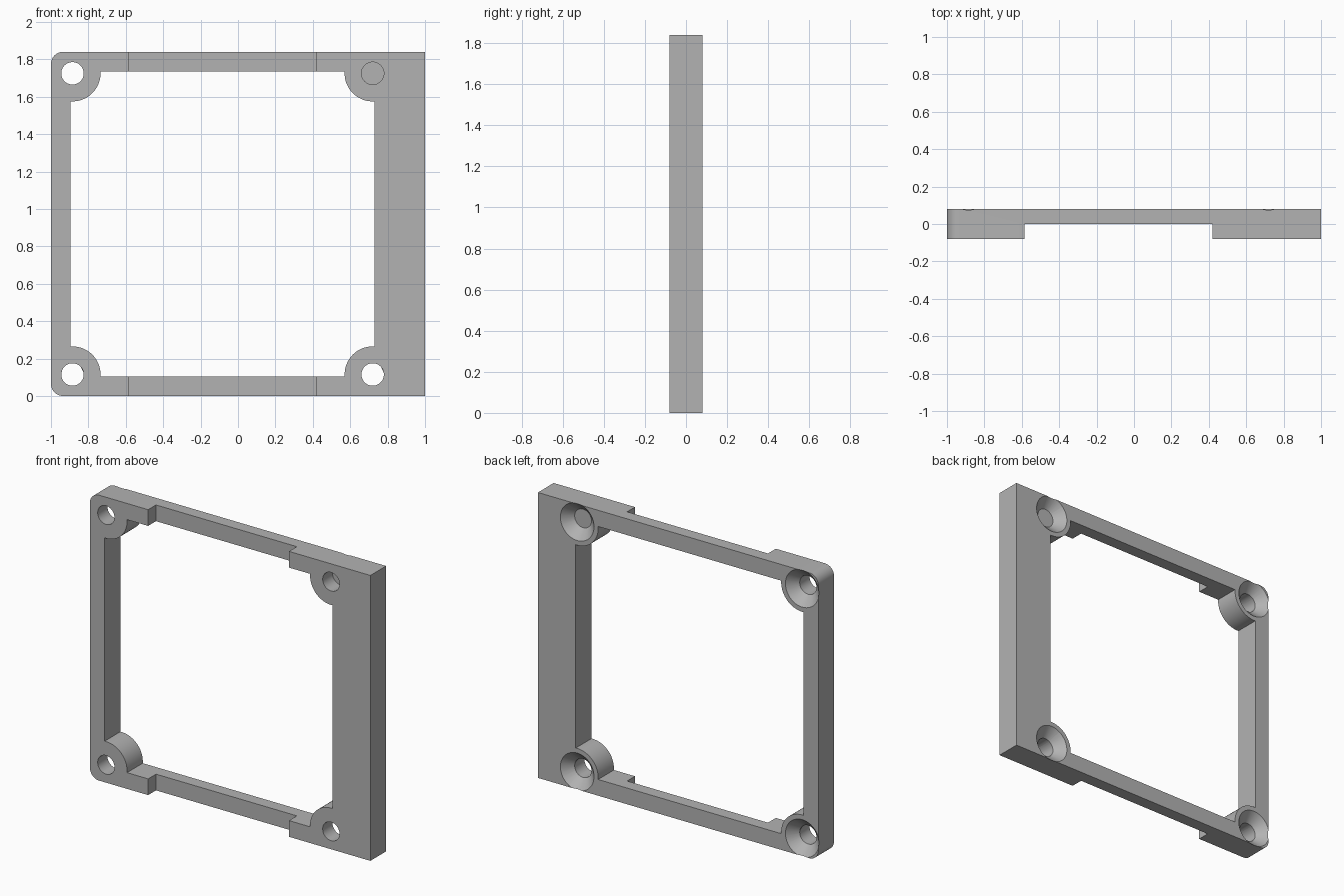
import bpy, bmesh
from math import sin, cos, radians, pi
from mathutils import Matrix, Vector

cube = bpy.data.objects.get("Cube")
if cube:
    bpy.data.objects.remove(cube, do_unlink=True)

HEIGHT, FRONT, BACK = 1.84, -0.08, 0.08
LEFT_HOLE, RIGHT_HOLE, HOLE_INSET = -0.885, 0.72, 0.115
HOLES = [(LEFT_HOLE, HOLE_INSET), (RIGHT_HOLE, HOLE_INSET),
         (RIGHT_HOLE, HEIGHT - HOLE_INSET), (LEFT_HOLE, HEIGHT - HOLE_INSET)]

grey = bpy.data.materials.new("plain grey")
grey.use_nodes = True
colour = (0.45, 0.45, 0.45, 1)
grey.diffuse_color = colour
grey.node_tree.nodes["Principled BSDF"].inputs["Base Color"].default_value = colour


def arc(cx, cz, r, start, end, steps):
    angles = [radians(start + (end - start) * i / steps) for i in range(steps + 1)]
    return [(cx + r * cos(a), cz + r * sin(a)) for a in angles]


def make_object(name, bm):
    bmesh.ops.recalc_face_normals(bm, faces=bm.faces)
    mesh = bpy.data.meshes.new(name)
    bm.to_mesh(mesh)
    bm.free()
    mesh.materials.append(grey)
    obj = bpy.data.objects.new(name, mesh)
    bpy.context.collection.objects.link(obj)
    return obj


def prism(name, profile, y0, y1):
    """Extrude an x-z outline from y0 to y1."""
    bm = bmesh.new()
    face = bm.faces.new([bm.verts.new((x, y0, z)) for x, z in profile])
    ext = bmesh.ops.extrude_face_region(bm, geom=[face])
    verts = [v for v in ext["geom"] if isinstance(v, bmesh.types.BMVert)]
    bmesh.ops.translate(bm, verts=verts, vec=(0, y1 - y0, 0))
    return make_object(name, bm)


def cone(name, x, z, y0, y1, r0, r1):
    """Round cutter along y, radius r0 at y0 and r1 at y1."""
    bm = bmesh.new()
    place = Matrix.Translation(Vector((x, (y0 + y1) / 2, z))) @ Matrix.Rotation(-pi / 2, 4, 'X')
    bmesh.ops.create_cone(bm, cap_ends=True, segments=48, radius1=r0, radius2=r1,
                          depth=y1 - y0, matrix=place)
    return make_object(name, bm)


# Plate with two rounded corners on one side
R = 0.065
outline = [(1, 0), (1, HEIGHT)]
outline += arc(-1 + R, HEIGHT - R, R, 90, 180, 10)
outline += arc(-1 + R, R, R, 180, 270, 10)
frame = prism("mounting_frame", outline, FRONT, BACK)

# Opening that leaves a round boss at each screw hole
opening = []
for k, (x, z) in enumerate(HOLES):
    opening += arc(x, z, 0.15, 94 + 90 * k, -4 + 90 * k, 24)
cutters = [prism("opening_cutter", opening, -0.3, 0.3)]

# Shallow front recess across both rails
recess = [(-0.585, -0.2), (0.42, -0.2), (0.42, 2.1), (-0.585, 2.1)]
cutters.append(prism("recess_cutter", recess, -0.3, 0))

# Screw holes, countersunk from the back
for x, z in HOLES:
    cutters.append(cone("hole_cutter", x, z, -0.2, 0.2, 0.06, 0.06))
    cutters.append(cone("countersink_cutter", x, z, 0.02, 0.10, 0.06, 0.14))

for cutter in cutters:
    cutter.hide_render = True
    mod = frame.modifiers.new(cutter.name, 'BOOLEAN')
    mod.operation, mod.solver, mod.object = 'DIFFERENCE', 'EXACT', cutter

bpy.context.view_layer.objects.active = frame
frame.select_set(True)
for other in cutters:
    other.select_set(False)
for mod in list(frame.modifiers):
    bpy.ops.object.modifier_apply(modifier=mod.name)
for cutter in cutters:
    bpy.data.objects.remove(cutter, do_unlink=True)

bpy.ops.object.shade_smooth_by_angle(angle=radians(30))
